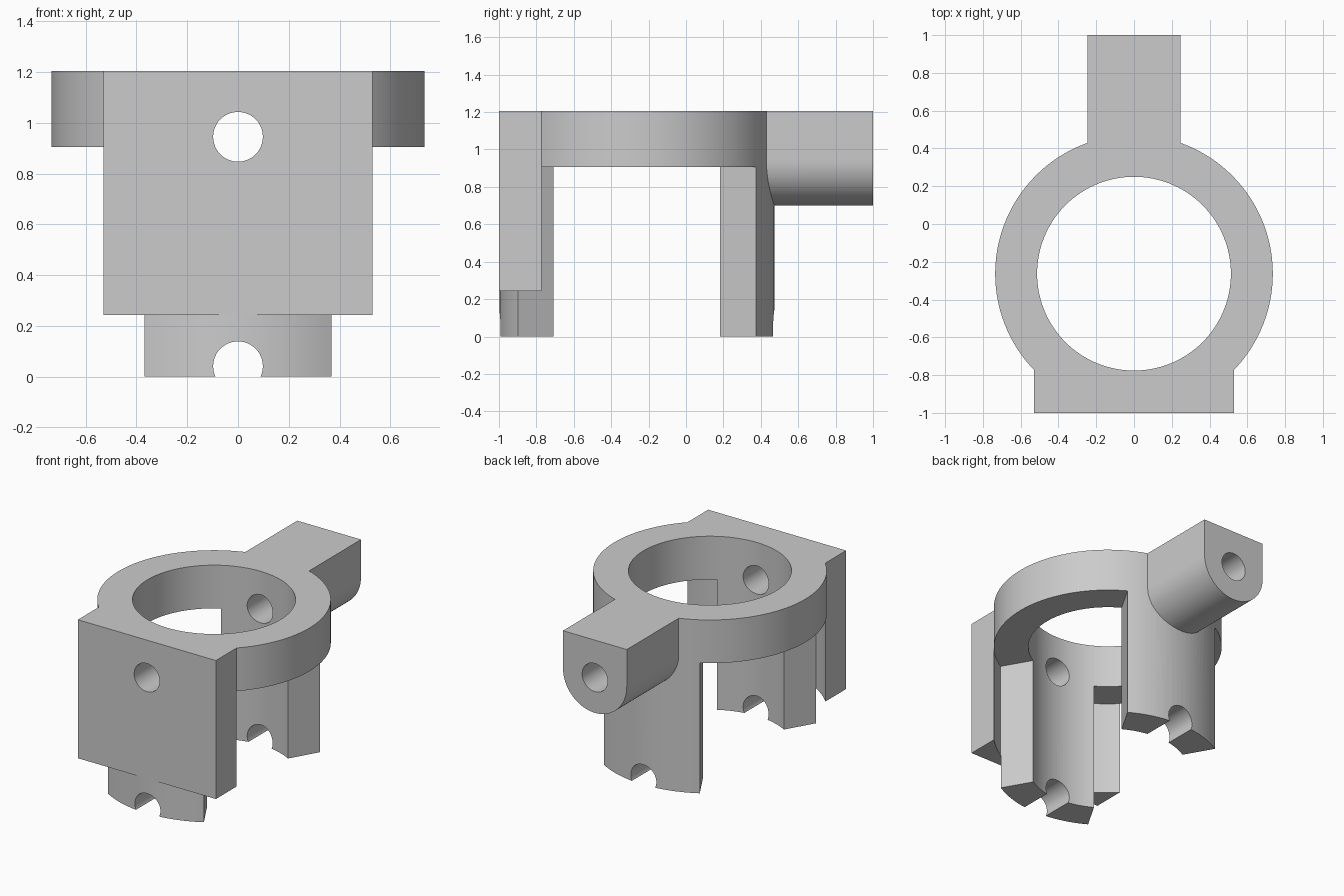
import bpy
import bmesh
from math import sin, cos, radians, pi
from mathutils import Matrix, Vector

cube = bpy.data.objects.get("Cube")
if cube:
    bpy.data.objects.remove(cube, do_unlink=True)

grey = bpy.data.materials.new("light grey")
grey.use_nodes = True
colour = (0.6, 0.6, 0.6, 1)
grey.diffuse_color = colour
grey.node_tree.nodes["Principled BSDF"].inputs["Base Color"].default_value = colour

CY = -0.263               # ring centre in y
R_OUT, R_IN = 0.735, 0.513
TOP, RING_BOTTOM, PLATE_BOTTOM = 1.205, 0.905, 0.243
HOLE_R, HOLE_Z, NOTCH_Z = 0.098, 0.945, 0.041
ARM_HALF = 0.245


def prism(name, outline, offset):
    """Extrude a closed 3D outline along offset."""
    bm = bmesh.new()
    face = bm.faces.new([bm.verts.new(p) for p in outline])
    out = bmesh.ops.extrude_face_region(bm, geom=[face])
    verts = [v for v in out["geom"] if isinstance(v, bmesh.types.BMVert)]
    bmesh.ops.translate(bm, verts=verts, vec=Vector(offset))
    bmesh.ops.recalc_face_normals(bm, faces=bm.faces)
    mesh = bpy.data.meshes.new(name)
    bm.to_mesh(mesh)
    bm.free()
    mesh.materials.append(grey)
    obj = bpy.data.objects.new(name, mesh)
    bpy.context.collection.objects.link(obj)
    return obj


def arc(radius, start, end, steps):
    return [(radius * cos(radians(start + (end - start) * i / steps)),
             radius * sin(radians(start + (end - start) * i / steps)))
            for i in range(steps + 1)]


def upright(name, points, z0, z1):
    """Prism standing on a plan outline around the ring centre."""
    return prism(name, [(x, CY + y, z0) for x, y in points], (0, 0, z1 - z0))


def lengthwise(name, points, y0, y1):
    """Prism running front to back from an x-z outline."""
    return prism(name, [(x, y0, z) for x, z in points], (0, y1 - y0, 0))


def combine(target, other, operation):
    mod = target.modifiers.new(operation.title(), 'BOOLEAN')
    mod.operation = operation
    mod.solver = 'EXACT'
    mod.object = other
    bpy.context.view_layer.objects.active = target
    bpy.ops.object.modifier_apply(modifier=mod.name)
    bpy.data.objects.remove(other, do_unlink=True)


# Full-height drum, later cut into a ring with two legs
body = upright("ring_bracket", arc(R_OUT, 0, 360, 120)[:-1], 0, TOP)

# Flat front plate
plate = lengthwise("front_plate", [(-0.53, PLATE_BOTTOM), (0.53, PLATE_BOTTOM),
                                   (0.53, TOP), (-0.53, TOP)], -1, -0.6)
combine(body, plate, 'UNION')

# Rear arm with a rounded underside
profile = [(x, HOLE_Z + z) for x, z in arc(ARM_HALF, 180, 360, 40)]
profile += [(ARM_HALF, TOP), (-ARM_HALF, TOP)]
combine(body, lengthwise("rear_arm", profile, 0.1, 1), 'UNION')

# Central bore
bore = upright("bore_cutter", arc(R_IN, 0, 360, 120)[:-1], -0.5, 2)
combine(body, bore, 'DIFFERENCE')

# Side openings that leave a front and a rear leg
for middle in (0, 180):
    wedge = [(0, 0)] + arc(R_OUT + 0.001, middle - 60, middle + 60, 40)
    combine(body, upright("side_cutter", wedge, -0.5, RING_BOTTOM), 'DIFFERENCE')

# Cross holes through plate and arm, and notches through the leg feet
for z in (HOLE_Z, NOTCH_Z):
    circle = [(x, z + dz) for x, dz in arc(HOLE_R, 0, 360, 48)[:-1]]
    combine(body, lengthwise("hole_cutter", circle, -1.5, 1.5), 'DIFFERENCE')

bpy.ops.object.select_all(action='DESELECT')
body.select_set(True)
bpy.context.view_layer.objects.active = body
bpy.ops.object.shade_smooth_by_angle(angle=radians(30))
